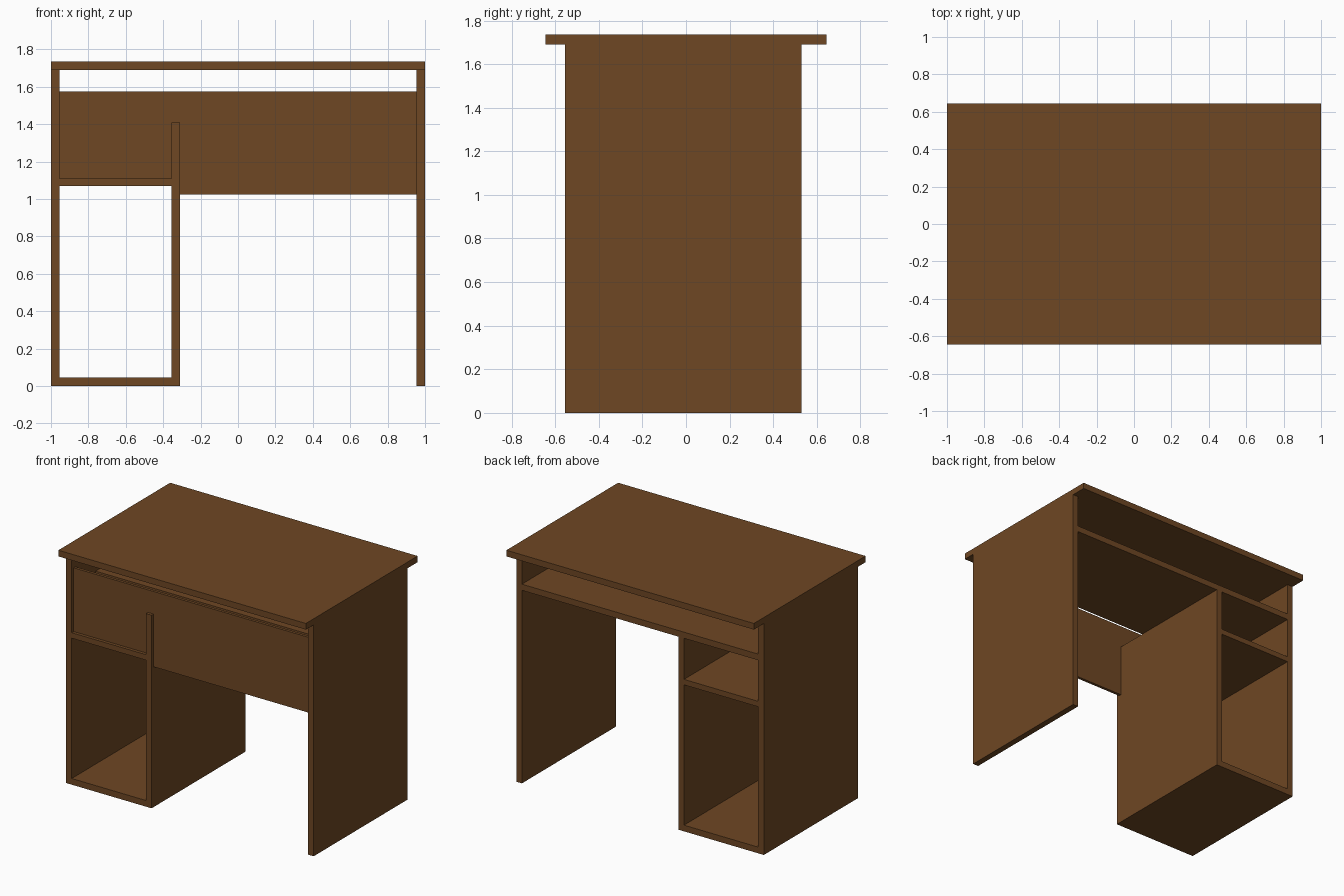
import bpy

if "Cube" in bpy.data.objects:
    bpy.data.objects.remove(bpy.data.objects["Cube"])

wood = bpy.data.materials.new("brown_wood")
wood.diffuse_color = (0.156, 0.063, 0.017, 1)
wood.use_nodes = True
wood.node_tree.nodes["Principled BSDF"].inputs["Base Color"].default_value = wood.diffuse_color

T = 0.045                      # board thickness
FRONT, BACK = -0.555, 0.53     # depth of the carcass
TOP_Z = 1.735
INNER = 1 - T                  # inner face of the side boards
DIV_L, DIV_R = -0.355, -0.31   # divider faces


def board(name, x, y, z):
    """Box spanning the given (min, max) ranges."""
    bpy.ops.mesh.primitive_cube_add(size=1, location=[sum(r) / 2 for r in (x, y, z)])
    ob = bpy.context.object
    ob.name = name
    ob.scale = [r[1] - r[0] for r in (x, y, z)]
    bpy.ops.object.transform_apply(location=False, rotation=False, scale=True)
    ob.data.materials.append(wood)
    return ob


depth = (FRONT, BACK)

# Desk top, overhanging front and back
board("desk_top", (-1, 1), (-0.645, 0.645), (TOP_Z - T, TOP_Z))

# Side boards
board("left_side", (-1, -INNER), depth, (0, TOP_Z - T))
board("right_side", (INNER, 1), depth, (0, TOP_Z - T))

# Cabinet: divider, floor and middle shelf
board("cabinet_divider", (DIV_L, DIV_R), depth, (0, 1.41))
board("cabinet_floor", (-INNER, DIV_L), depth, (0, T))
board("cabinet_shelf", (-INNER, DIV_L), depth, (1.07, 1.11))

# Full-width shelf under the top, stopping short of the front panels
board("upper_shelf", (-INNER, INNER), (-0.28, BACK), (1.41, 1.455))

# Thin recessed front panels
panel = (-0.532, -0.511)
board("cabinet_front_panel", (-INNER, DIV_R), panel, (1.11, 1.575))
board("knee_front_panel", (DIV_R, INNER), panel, (1.025, 1.575))
